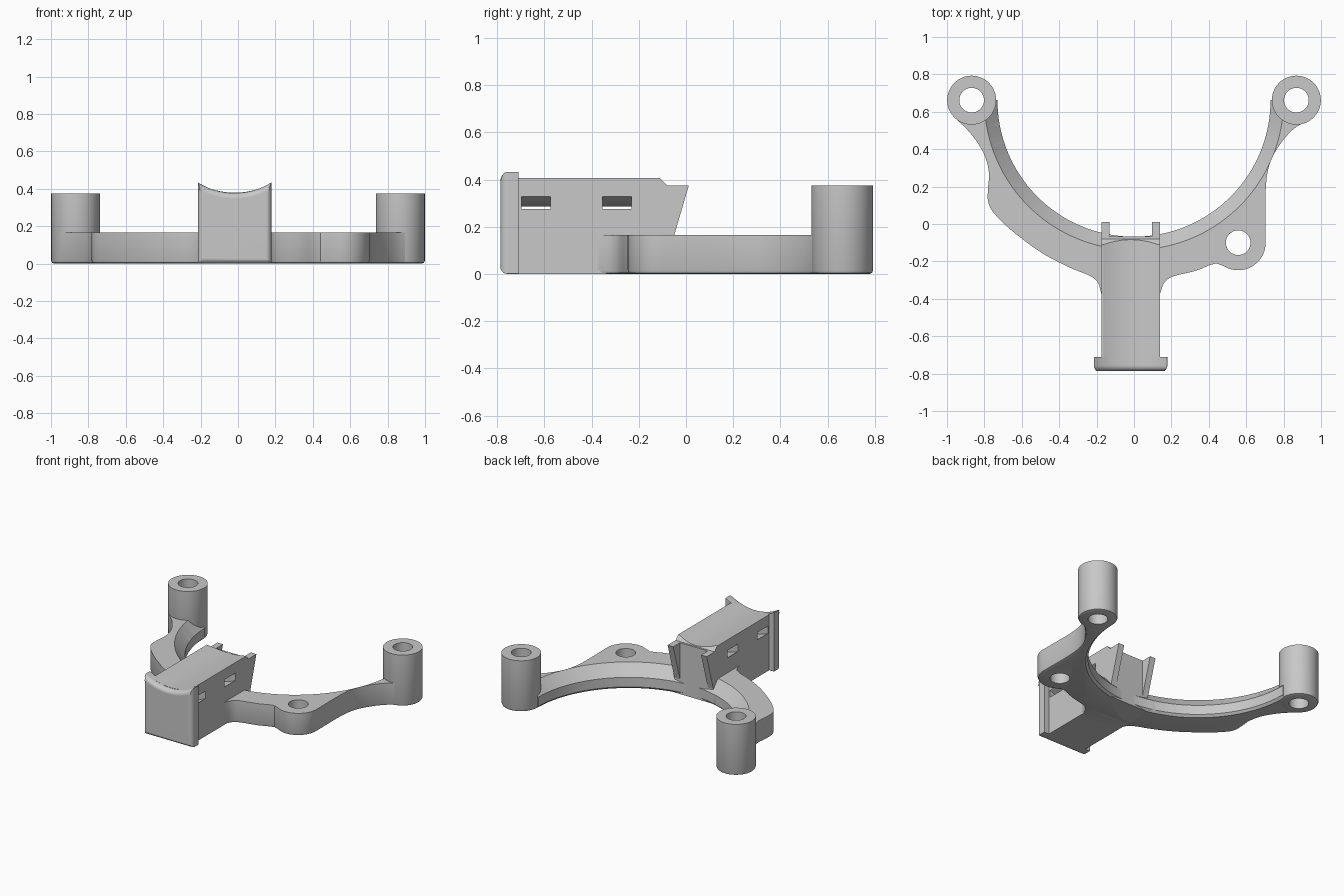
import bpy, bmesh, math
from mathutils import Vector

cube = bpy.data.objects.get("Cube")
if cube:
    bpy.data.objects.remove(cube, do_unlink=True)

grey = bpy.data.materials.new("light_grey_plastic")
grey.use_nodes = True
grey.diffuse_color = (0.58, 0.58, 0.58, 1)
grey.node_tree.nodes["Principled BSDF"].inputs["Base Color"].default_value = (0.58, 0.58, 0.58, 1)

MID = -0.018            # centre line of the arm
POST_X, POST_Y = 0.868, 0.662
BOSS = (0.557, -0.1)
ARM = (-0.175, 0.14)    # arm sides in x
TOP = 0.165             # top of the plate


def arc(cx, cy, r, a, b, n):
    """Points on a circle from angle a to b in degrees."""
    angles = [math.radians(a + (b - a) * i / n) for i in range(n + 1)]
    return [(cx + r * math.cos(t), cy + r * math.sin(t)) for t in angles]


def spline(pts, n=5):
    """Smooth curve through the points."""
    p = [Vector(q) for q in [pts[0]] + pts + [pts[-1]]]
    out = []
    for a, b, c, d in zip(p, p[1:], p[2:], p[3:]):
        for i in range(n):
            t = i / n
            out.append(tuple(0.5 * (2 * b + (c - a) * t + (2 * a - 5 * b + 4 * c - d) * t ** 2
                                    + (3 * b - a - 3 * c + d) * t ** 3)))
    return out + [tuple(pts[-1])]


def prism(name, pts, axis, lo, hi, bevel_end=0, segments=3):
    """Extrude a profile along an axis, rounding the rim at the low end."""
    place = {"x": lambda u, v: (lo, u, v), "y": lambda u, v: (u, lo, v),
             "z": lambda u, v: (u, v, lo)}[axis]
    bm = bmesh.new()
    face = bm.faces.new([bm.verts.new(place(u, v)) for u, v in pts])
    rim = list(face.edges)
    new = bmesh.ops.extrude_face_region(bm, geom=[face], use_keep_orig=True)["geom"]
    shift = Vector([(hi - lo) * (axis == k) for k in "xyz"])
    bmesh.ops.translate(bm, vec=shift, verts=[g for g in new if isinstance(g, bmesh.types.BMVert)])
    bmesh.ops.recalc_face_normals(bm, faces=bm.faces)
    if bevel_end:
        bmesh.ops.bevel(bm, geom=rim, offset=bevel_end, segments=segments,
                        profile=0.5, affect="EDGES")
    mesh = bpy.data.meshes.new(name)
    bm.to_mesh(mesh)
    bm.free()
    obj = bpy.data.objects.new(name, mesh)
    bpy.context.collection.objects.link(obj)
    mesh.materials.append(grey)
    return obj


def activate(obj):
    bpy.ops.object.select_all(action="DESELECT")
    obj.select_set(True)
    bpy.context.view_layer.objects.active = obj


def cut(obj, cutter):
    """Subtract a cutter and throw the cutter away."""
    obj.modifiers.new("triangles", "TRIANGULATE")
    mod = obj.modifiers.new("cut", "BOOLEAN")
    mod.operation, mod.solver, mod.object = "DIFFERENCE", "EXACT", cutter
    activate(obj)
    for name in ("triangles", "cut"):
        bpy.ops.object.modifier_apply(modifier=name)
    bpy.data.objects.remove(cutter, do_unlink=True)


def hole(obj, x, y):
    cut(obj, prism("hole_cutter", arc(x, y, 0.066, 0, 350, 35), "z", -0.1, 0.6))


# Curved plate with a boss and fillets into the arm
left_edge = spline([(-0.96, 0.57), (-0.87, 0.48), (-0.80, 0.37), (-0.775, 0.27), (-0.78, 0.2),
                    (-0.78, 0.12), (-0.75, 0.06), (-0.66, -0.03), (-0.5, -0.15),
                    (-0.35, -0.23), (-0.24, -0.275), (-0.195, -0.31), (-0.178, -0.36),
                    (-0.17, -0.40)])
fillet = spline([(0.135, -0.40), (0.143, -0.36), (0.165, -0.31), (0.21, -0.28), (0.33, -0.25),
                 (0.40, -0.222), (0.44, -0.21)])
boss_rim = arc(*BOSS, 0.147, -122, 0, 18)
right_edge = spline([(0.704, -0.05), (0.704, 0.18), (0.722, 0.31), (0.77, 0.41),
                     (0.85, 0.505), (0.95, 0.565)])
plate = prism("curved_plate", [(-0.9, POST_Y)] + left_edge + fillet + boss_rim + right_edge
              + [(0.9, POST_Y)], "z", 0, TOP, 0.016, 2)

# Inner bore, its sloped upper rim and its small lower chamfer
for low, high, depth, z in ((0.73, 0.73, 0.6, 0.1), (0.695, 0.905, 0.24, TOP),
                            (0.846, 0.646, 0.2, 0)):
    bpy.ops.mesh.primitive_cone_add(vertices=144, radius1=low, radius2=high, depth=depth,
                                    location=(0, POST_Y, z))
    cut(plate, bpy.context.object)
hole(plate, *BOSS)

# Screw posts
parts = [plate]
for side, name in ((1, "left_post"), (-1, "right_post")):
    post = prism(name, arc(side * POST_X, POST_Y, 0.131, 0, 354, 59), "z", 0, 0.375, 0.016, 2)
    hole(post, side * POST_X, POST_Y)
    hole(plate, side * POST_X, POST_Y)
    parts.append(post)

# Arm with a concave top
arm = prism("arm", [(-0.75, 0), (-0.066, 0), (-0.066, 0.375), (-0.08, 0.375),
                    (-0.11, 0.406), (-0.75, 0.406)], "x", *ARM)
cut(arm, prism("trough_cutter", arc(MID, 0.782, 0.403, 0, 357, 119), "y", -1, 0.2))

# Curved strap slots through the arm
for y in (-0.697, -0.353):
    slot = arc(MID, 0.593, 0.308, 230, 310, 16) + arc(MID, 0.593, 0.355, 310, 230, 16)
    cut(arm, prism("slot_cutter", slot, "y", y, y + 0.122))
parts.append(arm)

# Prongs at the back of the arm
for x, name in ((ARM[0], "right_prong"), (ARM[1] - 0.045, "left_prong")):
    parts.append(prism(name, [(-0.1, 0.085), (-0.073, 0.085), (0.012, 0.375), (-0.1, 0.375)],
                       "x", x, x + 0.045))

# Rounded end flange
half = 0.1965
spread = math.degrees(math.asin(half / 0.37))
flange = prism("end_flange", [(MID - half, 0), (MID + half, 0)]
               + arc(MID, 0.747, 0.37, 270 + spread, 270 - spread, 18), "y", -0.787, -0.71, 0.03, 4)
bevel = flange.modifiers.new("soft_edges", "BEVEL")
bevel.width, bevel.segments, bevel.limit_method = 0.016, 3, "ANGLE"
bevel.angle_limit = math.radians(40)
activate(flange)
bpy.ops.object.modifier_apply(modifier=bevel.name)
parts.append(flange)

for part in parts:
    activate(part)
    bpy.ops.object.shade_smooth_by_angle(angle=math.radians(30))
flange.modifiers.new("even_shading", "WEIGHTED_NORMAL").keep_sharp = True
